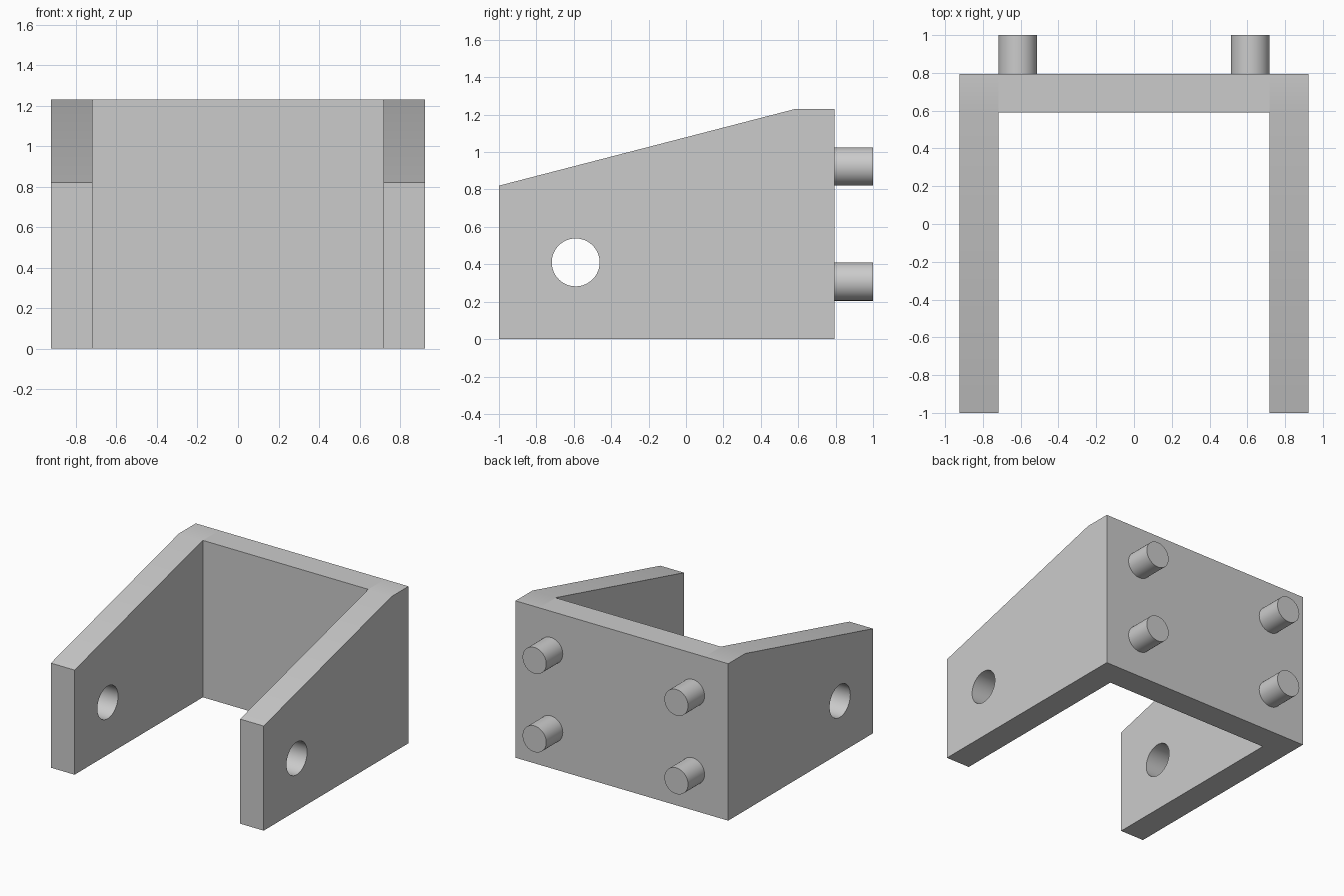
import bpy
import bmesh
import math

if "Cube" in bpy.data.objects:
    bpy.data.objects.remove(bpy.data.objects["Cube"], do_unlink=True)

U = 8 / 39          # plate thickness, the module of the whole bracket
BACK = 1 - U        # rear face of the back wall
HEIGHT = 6 * U
OUTER = 4.5 * U     # half width

grey = bpy.data.materials.new("plain grey")
grey.use_nodes = True
grey.diffuse_color = (0.6, 0.6, 0.6, 1)
grey.node_tree.nodes["Principled BSDF"].inputs["Base Color"].default_value = (0.6, 0.6, 0.6, 1)


def extrude_profile(name, points, x0, x1):
    """Extrude a (y, z) outline along x."""
    bm = bmesh.new()
    face = bm.faces.new([bm.verts.new((x0, y, z)) for y, z in points])
    new = bmesh.ops.extrude_face_region(bm, geom=[face])["geom"]
    verts = [v for v in new if isinstance(v, bmesh.types.BMVert)]
    bmesh.ops.translate(bm, verts=verts, vec=(x1 - x0, 0, 0))
    bmesh.ops.recalc_face_normals(bm, faces=bm.faces)
    mesh = bpy.data.meshes.new(name)
    bm.to_mesh(mesh)
    bm.free()
    obj = bpy.data.objects.new(name, mesh)
    bpy.context.collection.objects.link(obj)
    mesh.materials.append(grey)
    return obj


def cylinder(name, radius, depth, location, rotation):
    bpy.ops.mesh.primitive_cylinder_add(vertices=64, radius=radius, depth=depth,
                                        location=location, rotation=rotation)
    obj = bpy.context.object
    obj.name = name
    obj.data.materials.append(grey)
    return obj


def smooth(obj):
    bpy.ops.object.select_all(action="DESELECT")
    obj.select_set(True)
    bpy.context.view_layer.objects.active = obj
    bpy.ops.object.shade_smooth_by_angle(angle=math.radians(30))


# Back wall between the two arms
wall_profile = [(BACK - U, 0), (BACK, 0), (BACK, HEIGHT), (BACK - U, HEIGHT)]
extrude_profile("back_wall", wall_profile, U - OUTER, OUTER - U)

# Sloped side arms, each with a pivot hole
arm_profile = [(-1, 0), (BACK, 0), (BACK, HEIGHT), (0.585, HEIGHT), (-1, 4 * U)]
for side, sign in (("left", 1), ("right", -1)):
    arm = extrude_profile(side + "_arm", arm_profile, sign * (OUTER - U), sign * OUTER)
    cutter = cylinder("hole_cutter", 0.128, 3 * U,
                      (sign * 4 * U, 2 * U - 1, 2 * U), (0, math.pi / 2, 0))
    cutter.hide_render = True
    cut = arm.modifiers.new("pivot_hole", "BOOLEAN")
    cut.object = cutter
    cut.solver = "EXACT"
    bpy.context.view_layer.objects.active = arm
    bpy.ops.object.modifier_apply(modifier=cut.name)
    bpy.data.objects.remove(cutter, do_unlink=True)
    smooth(arm)

    # Mounting pins on the rear face
    for level, z in (("lower", 1.5 * U), ("upper", 4.5 * U)):
        pin = cylinder(f"{side}_{level}_pin", U / 2, U,
                       (sign * 3 * U, BACK + U / 2, z), (math.pi / 2, 0, 0))
        smooth(pin)
